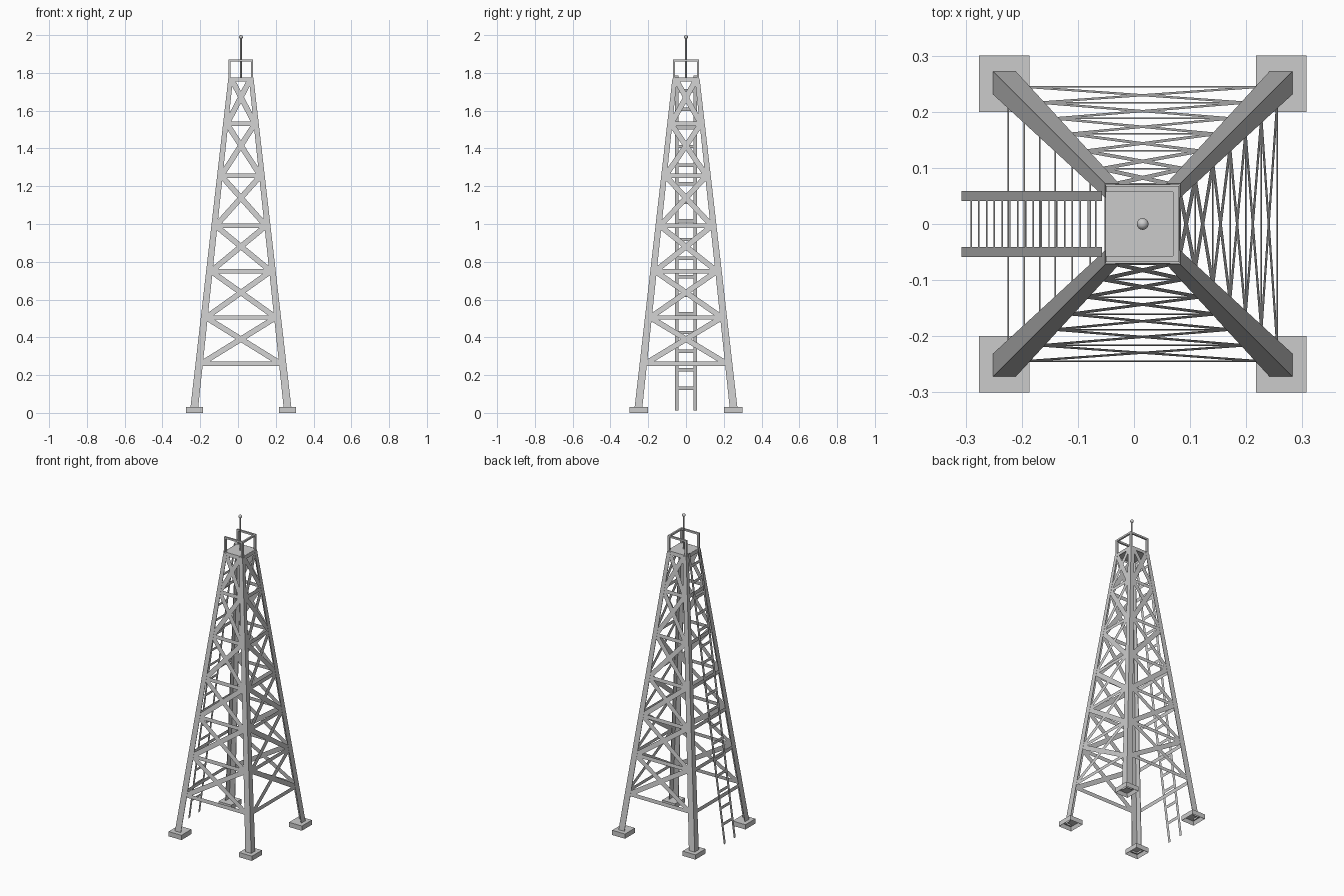
import bpy, bmesh
from mathutils import Vector

if "Cube" in bpy.data.objects:
    bpy.data.objects.remove(bpy.data.objects["Cube"])

CX = 0.0155                      # tower axis
LEVELS = [0.26, 0.505, 0.75, 0.99, 1.255, 1.53, 1.765]
Z0, Z1 = 0.03, 1.77


def outer(z):
    """Outer leg corner (x, y) relative to the tower axis."""
    t = (z - Z0) / (Z1 - Z0)
    return 0.267 - 0.2 * t, 0.272 - 0.2 * t


def leg_width(z):
    return 0.041 - 0.016 * (z - Z0) / (Z1 - Z0)


def finish(name, bm, closed=True):
    if closed:
        bmesh.ops.recalc_face_normals(bm, faces=bm.faces)
    me = bpy.data.meshes.new(name)
    bm.to_mesh(me)
    bm.free()
    ob = bpy.data.objects.new(name, me)
    bpy.context.collection.objects.link(ob)
    return ob


def add_box(bm, lo, hi):
    vs = bmesh.ops.create_cube(bm, size=1)['verts']
    lo, hi = Vector(lo), Vector(hi)
    for v in vs:
        v.co = (lo + hi) / 2 + v.co * (hi - lo)
    return vs


def ribbon(bm, p, q, width, normal):
    """Thin flat strip from p to q, facing along normal."""
    p, q = Vector(p), Vector(q)
    side = Vector(normal).cross(q - p).normalized() * width / 2
    bm.faces.new([bm.verts.new(c) for c in (p - side, q - side, q + side, p + side)])


# Tapered angle-iron legs and hollow-bottomed feet
for sx, xn in ((-1, "left"), (1, "right")):
    for sy, yn in ((-1, "front"), (1, "back")):
        bm = bmesh.new()
        rings = []
        for z in (0.012, Z1):
            x, y = outer(z)
            w, t = leg_width(z), 0.003
            rings.append([bm.verts.new((CX + sx * a, sy * b, z)) for a, b in
                          ((x, y), (x - w, y), (x - w, y - t),
                           (x - t, y - t), (x - t, y - w), (x, y - w))])
        a, b = rings
        for i in range(6):
            j = (i + 1) % 6
            bm.faces.new((a[i], a[j], b[j], b[i]))
        bm.faces.new(a)
        bm.faces.new(b)
        finish(f"{yn}_{xn}_leg", bm)

        bm = bmesh.new()
        xs = sorted((CX + sx * 0.202, CX + sx * 0.292))
        ys = sorted((sy * 0.2, sy * 0.3))
        add_box(bm, (xs[0], ys[0], 0), (xs[1], ys[1], 0.03))
        bottom = min(bm.faces, key=lambda f: f.calc_center_median().z)
        bmesh.ops.inset_region(bm, faces=[bottom], thickness=0.012)
        for v in bottom.verts:
            v.co.z += 0.022
        finish(f"{yn}_{xn}_foot", bm)


# Flat braces: the ladder side has horizontals only
def brace_side(name, axis, sign, crossed):
    bm = bmesh.new()

    def pt(end, z):
        x, y = outer(z)
        inset = leg_width(z) * 0.75
        if axis == 'y':
            return CX + end * (x - inset), sign * (y - 0.001), z
        return CX + sign * (x - 0.001), end * (y - inset), z

    n = (0, sign, 0.115) if axis == 'y' else (sign, 0, 0.115)
    for z in LEVELS:
        ribbon(bm, pt(-1, z), pt(1, z), 0.023, n)
    if crossed:
        for lo, hi in zip(LEVELS, LEVELS[1:]):
            for e in (-1, 1):
                ribbon(bm, pt(-e, lo), pt(e, hi), 0.029, n)
    finish(name, bm, False)


brace_side("front_braces", 'y', -1, True)
brace_side("back_braces", 'y', 1, True)
brace_side("right_braces", 'x', 1, True)
brace_side("left_braces", 'x', -1, False)


# Ladder leaning along the left side
def ladder_x(z):
    return -0.307 + 0.25 * (z - 0.012) / 1.773


bm = bmesh.new()
n = (-1, 0, 0.141)
for y in (-0.05, 0.05):
    ribbon(bm, (ladder_x(0.012), y, 0.012), (ladder_x(1.785), y, 1.785), 0.0185, n)
for k in range(17):
    z = 0.13 + 0.0985 * k
    ribbon(bm, (ladder_x(z), -0.042, z), (ladder_x(z), 0.042, z), 0.018, n)
finish("ladder", bm, False)

# Top platform
bm = bmesh.new()
add_box(bm, (CX - 0.066, -0.07, 1.765), (CX + 0.066, 0.07, 1.776))
finish("platform", bm)

# Guard rail, open towards the ladder
bm = bmesh.new()
RX, RY, T, ZT = 0.065, 0.068, 0.011, 1.87
for sx in (-1, 1):
    for sy in (-1, 1):
        xs = sorted((CX + sx * RX, CX + sx * (RX - T)))
        ys = sorted((sy * RY, sy * (RY - T)))
        add_box(bm, (xs[0], ys[0], 1.776), (xs[1], ys[1], ZT - T))
for sy in (-1, 1):
    ys = sorted((sy * RY, sy * (RY - T)))
    add_box(bm, (CX - RX, ys[0], ZT - T), (CX + RX, ys[1], ZT))
add_box(bm, (CX + RX - T, -RY + T, ZT - T), (CX + RX, RY - T, ZT))
finish("guard_rail", bm)

# Mast with ball tip
bpy.ops.mesh.primitive_cylinder_add(vertices=12, radius=0.0045, depth=0.215,
                                    location=(CX, 0, 1.8825))
bpy.context.object.name = "mast"
bpy.ops.object.shade_smooth_by_angle()
bpy.ops.mesh.primitive_uv_sphere_add(segments=16, ring_count=8, radius=0.0105,
                                     location=(CX, 0, 1.9895))
bpy.context.object.name = "mast_ball"
bpy.ops.object.shade_smooth_by_angle()
